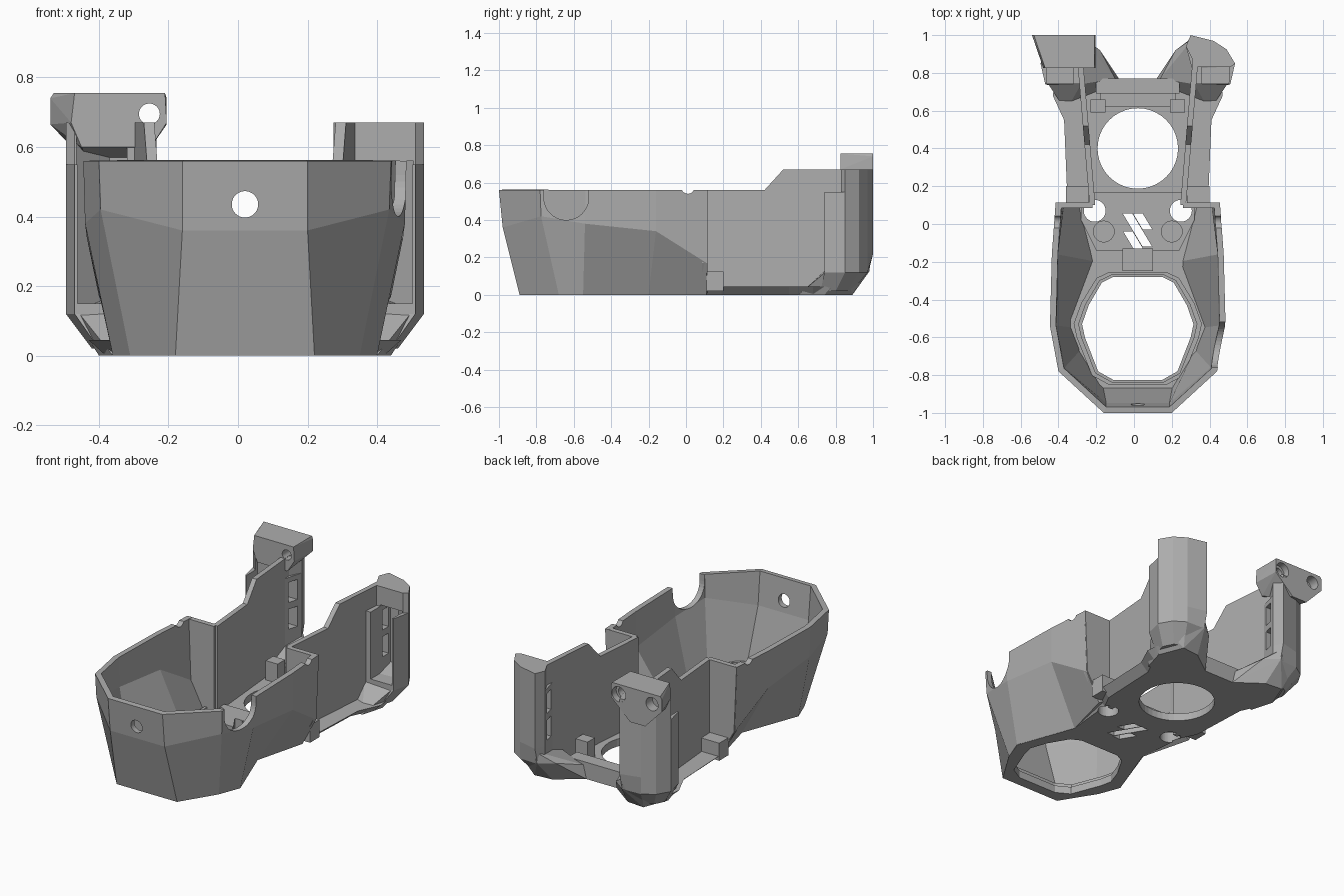
import bpy, bmesh, math
from mathutils import Vector

old = bpy.data.objects.get("Cube")
if old:
    bpy.data.objects.remove(old, do_unlink=True)

CX = 0.02  # the body's plane of symmetry

grey = bpy.data.materials.new("plain_grey")
grey.use_nodes = True
grey.diffuse_color = (0.42, 0.42, 0.42, 1)
grey.node_tree.nodes["Principled BSDF"].inputs["Base Color"].default_value = (0.42, 0.42, 0.42, 1)


def finish(name, bm, normals=True):
    if normals:
        bmesh.ops.recalc_face_normals(bm, faces=bm.faces)
    me = bpy.data.meshes.new(name)
    bm.to_mesh(me)
    bm.free()
    me.materials.append(grey)
    ob = bpy.data.objects.new(name, me)
    bpy.context.scene.collection.objects.link(ob)
    return ob


def loft(name, rings):
    """Closed solid through rings of equal point count."""
    bm = bmesh.new()
    loops = [[bm.verts.new(p) for p in r] for r in rings]
    n = len(loops[0])
    for a, b in zip(loops, loops[1:]):
        for i in range(n):
            k = (i + 1) % n
            bm.faces.new((a[i], a[k], b[k], b[i]))
    bm.faces.new(loops[0])
    bm.faces.new(loops[-1])
    return finish(name, bm)


def hull(name, pts):
    bm = bmesh.new()
    for p in pts:
        bm.verts.new(p)
    bmesh.ops.convex_hull(bm, input=bm.verts)
    bmesh.ops.dissolve_limit(bm, angle_limit=0.01, verts=bm.verts, edges=bm.edges)
    return finish(name, bm)


def box(name, x0, x1, y0, y1, z0, z1):
    return hull(name, [(x, y, z) for x in (x0, x1) for y in (y0, y1) for z in (z0, z1)])


def prism(name, pts, z0, z1):
    return loft(name, [[(x, y, z) for x, y in pts] for z in (z0, z1)])


def rod(name, centre, radius, length, axis):
    """Cylinder centred on a point along x, y or z."""
    ring = [(radius * math.cos(t * math.tau / 40), radius * math.sin(t * math.tau / 40)) for t in range(40)]
    put = {"x": lambda u, v, w: (w, u, v), "y": lambda u, v, w: (u, w, v), "z": lambda u, v, w: (u, v, w)}[axis]
    c = Vector(centre)
    return loft(name, [[c + Vector(put(u, v, w)) for u, v in ring] for w in (-length / 2, length / 2)])


def bake(ob):
    dg = bpy.context.evaluated_depsgraph_get()
    me = bpy.data.meshes.new_from_object(ob.evaluated_get(dg))
    ob.modifiers.clear()
    ob.data = me


def cut(ob, *cutters):
    for c in cutters:
        m = ob.modifiers.new("cut", "BOOLEAN")
        m.object, m.solver = c, "EXACT"
        bake(ob)
        bpy.data.objects.remove(c, do_unlink=True)


def both(half):
    """Right half outline, front to back, closed on the left."""
    return [(CX + x, y) for x, y in half] + [(CX - x, y) for x, y in reversed(half)]


# faceted front bowl: rim, crease and foot of each column
columns = [
    ((.435, .11, .56), (.42, .11, .17), (.33, .11, .0)),
    ((.455, -.16, .56), (.455, -.16, .34), (.25, -.2, .0)),
    ((.465, -.54, .56), (.46, -.54, .38), (.38, -.55, .0)),
    ((.42, -.78, .56), (.415, -.775, .42), (.33, -.68, .0)),
    ((.18, -1, .56), (.18, -.98, .36), (.2, -.89, .0)),
]
full = [[(CX + x, y, z) for x, y, z in c] for c in columns]
full += [[(CX - x, y, z) for x, y, z in c] for c in reversed(columns)]
bm = bmesh.new()
grid = [[bm.verts.new(p) for p in c] for c in full]
for a, b in zip(grid, grid[1:]):
    for i in range(2):
        bm.faces.new((a[i + 1], a[i], b[i], b[i + 1]))
bowl = finish("front_bowl", bm, normals=False)
sol = bowl.modifiers.new("wall", "SOLIDIFY")
sol.thickness, sol.offset, sol.use_even_offset = .032, -1, True
bake(bowl)
cut(bowl, rod("c", (CX, -.95, .435), .038, .3, "y"),
    rod("c", (.48, -.64, .52), .12, .3, "x"),
    box("c", .33, .63, -.76, -.52, .52, .6),
    rod("c", (CX, .01, .575), .035, 1.2, "x"))

# floor plate with chamfered underside
outline = [(.2, -.885), (.33, -.68), (.375, -.55), (.25, -.2), (.33, .1),
           (.375, .19), (.39, .55), (.45, .68), (.44, .75), (.19, .77)]
top = both(outline)
low = both([(x if y < 0 else x - .05, y) for x, y in outline])
floor = loft("floor_plate", [[(x, y, 0) for x, y in low], [(x, y, .045) for x, y in top]])
platform = prism("vent_platform", both([(.22, -.14), (.3, .02), (.3, .17)]), .03, .065)

opening = both([(.13, -.825), (.21, -.78), (.28, -.6), (.295, -.53), (.26, -.43), (.19, -.31), (.13, -.28)])
cut(floor, prism("c", opening, -.1, .2), rod("c", (CX, .4, 0), .213, .3, "z"))
for part in (floor, platform):
    for s in (-1, 1):
        cut(part, rod("c", (CX + s * .228, .07, 0), .058, .3, "z"))
    for shift, y0, y1 in ((-.055, -.13, -.04), (0, -.12, .055), (.055, -.03, .055)):
        def slot_x(y):
            return CX + shift - (y + .035) * .6
        pts = [(slot_x(y0) - .025, y0), (slot_x(y0) + .025, y0), (slot_x(y1) + .025, y1), (slot_x(y1) - .025, y1)]
        cut(part, prism("c", pts, -.1, .2))
cut(platform, *[rod("c", (CX + s * .18, -.04, .065), .055, .02, "z") for s in (-1, 1)])

# lip around the front opening
lip = prism("opening_lip", [(CX + (x - CX) * 1.15, -.55 + (y + .55) * 1.1) for x, y in opening], .04, .07)
cut(lip, prism("c", [(CX + (x - CX) * 1.06, -.55 + (y + .55) * 1.04) for x, y in opening], 0, .2))
box("front_tab", CX - .08, CX + .08, -.25, -.13, .03, .085)
box("rear_beam", CX - .22, CX + .22, .69, .77, .02, .1)
box("rear_step", CX - .2, CX + .2, .62, .69, .03, .06)


def wall_x(y):
    return .255 + (y - .1) * .085


# parts repeated on both sides
for s, side in ((1, "left"), (-1, "right")):
    def at(x, y, z):
        return (CX + s * x, y, z)

    def sbox(name, x0, x1, *rest):
        return box(name, CX + s * x0, CX + s * x1, *rest)

    # thin slanted side wall with a raised rear
    prof = [(.1, .0), (.1, .56), (.42, .56), (.52, .67), (.94, .67), (.94, .12), (.8, .02)]
    wall = loft(side + "_side_wall", [[at(wall_x(y) + d, y, z) for y, z in prof] for d in (-.03, 0)])

    # end panel joining bowl and side wall
    prof = [(.24, .02), (.33, .02), (.418, .17), (.435, .56), (.24, .56)]
    loft(side + "_end_panel", [[at(x, y, z) for x, z in prof] for y in (.085, .115)])
    sbox(side + "_end_block", .26, .38, .11, .2, .02, .125)

    # rear post, hollow towards the front
    plan = [(.31, .74), (.49, .74), (.515, .85), (.47, .925), (.4, .97), (.28, 1), (.255, .94)]
    foot = [(.3, .72), (.42, .72), (.44, .8), (.41, .86), (.36, .89), (.27, .89), (.22, .87)]
    lower = loft(side + "_post", [[at(x, y, .02) for x, y in foot],
                                  [at(x, min(y, .975), .12) for x, y in plan],
                                  [at(x, y, .22) for x, y in plan],
                                  [at(x, y, .55) for x, y in plan]])
    upper = loft(side + "_post_top", [[at(x, max(y, .83), z) for x, y in plan] for z in (.55, .67)])
    for part in (lower, upper):
        pocket = [(.34, .7), (.48, .7), (.485, .85), (.39, .93), (.34, .93)]
        cut(part, loft("c", [[at(x, y, z) for x, y in pocket] for z in (.15, .64 if s < 0 else .56)]))
    for part in (lower, wall):
        for z in (.24, .4):
            cut(part, sbox("c", .2, .37, .85, .91, z, z + .12))

    # faceted foot linking floor and post
    low_pts = [(.1, .77), (.17, .7), (.38, .6), (.42, .74), (.36, .89), (.25, .88)]
    mid_pts = [(.2, .92), (.28, .98), (.4, .955), (.5, .85), (.48, .75), (.3, .74)]
    hull(side + "_foot", [at(x, y, 0) for x, y in low_pts] + [at(x, y, .125) for x, y in mid_pts]
         + [at(.12, .77, .08), at(.3, .99, .2)])
    sbox(side + "_clip", .17, .25, .59, .66, .03, .16)

# screw head block on the right post
head = [(-.53, 1, .755), (-.21, 1, .755), (-.54, 1, .74), (-.205, 1, .74), (-.54, 1, .665), (-.205, 1, .665),
        (-.43, 1, .55), (-.33, 1, .55), (-.47, .825, .755), (-.21, .825, .755), (-.48, .825, .67),
        (-.205, .825, .67), (-.45, .825, .6), (-.25, .825, .6)]
block = hull("screw_block", head)
cut(block, rod("c", (-.255, .9, .695), .03, .4, "y"), rod("c", (-.475, 1, .695), .04, .12, "y"),
    rod("c", (-.255, 1, .695), .045, .08, "y"))
